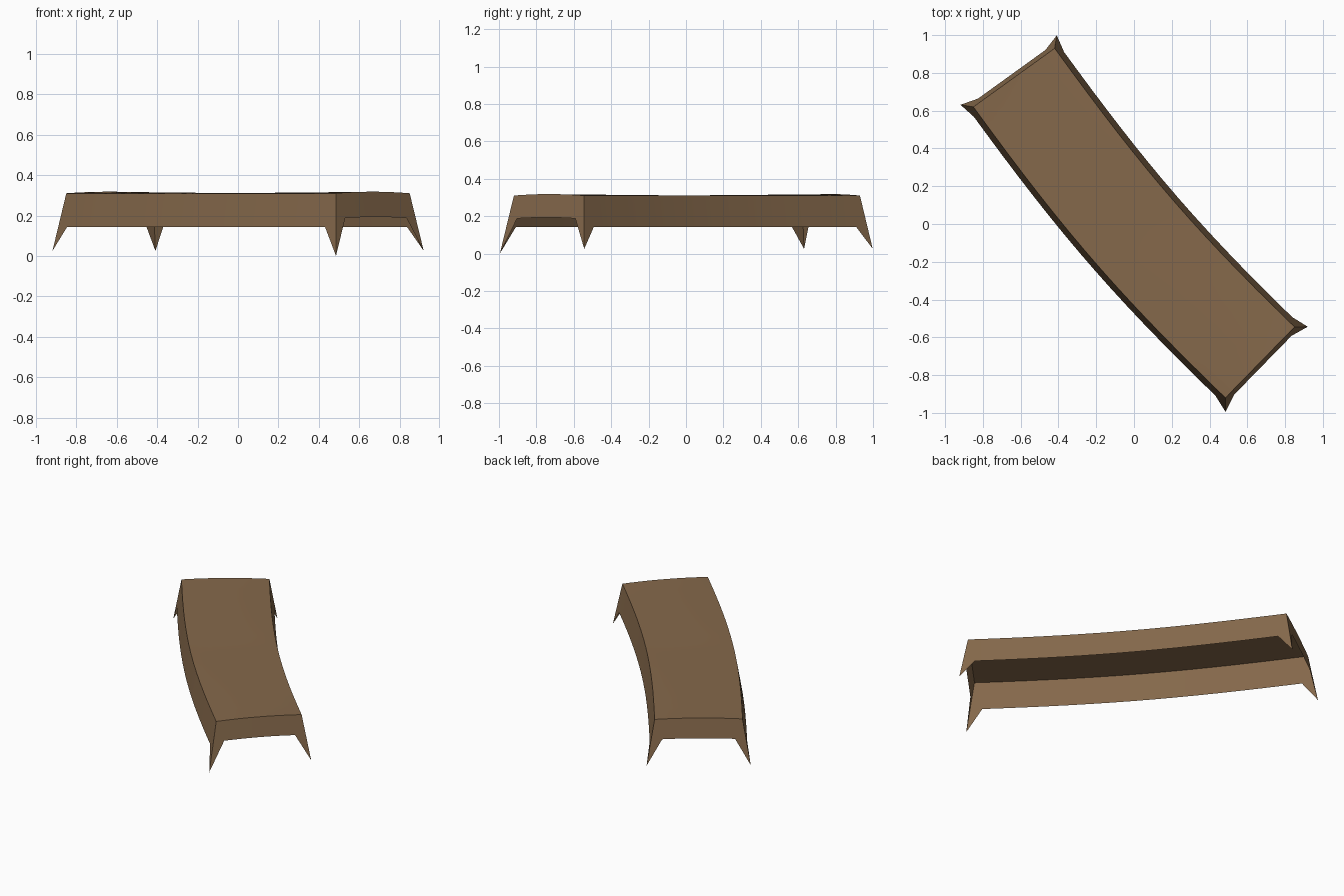
import bpy
import bmesh
from mathutils import Vector
from mathutils.geometry import interpolate_bezier

if "Cube" in bpy.data.objects:
    bpy.data.objects.remove(bpy.data.objects["Cube"], do_unlink=True)

# Cloth colour
brown = bpy.data.materials.new("brown_cloth")
brown.use_nodes = True
COLOUR = (0.235, 0.14, 0.07, 1)
brown.diffuse_color = COLOUR
brown.node_tree.nodes["Principled BSDF"].inputs["Base Color"].default_value = COLOUR

TOP, ARCH, FLARE, NOTCH = 0.31, 0.008, 0.172, 0.045
SIDE_DROP, END_DROP, TIP_DROP = 0.168, 0.125, 0.285
ROWS, COLS = 16, 8
start_dir = Vector((0.587, -0.81, 0))
end_dir = Vector((0.719, -0.695, 0))


def edge_curve(a, b, reach):
    """Bent long edge sampled evenly, with an extra point near each end."""
    a, b = Vector((*a, TOP)), Vector((*b, TOP))
    pts = interpolate_bezier(a, a + start_dir * reach, b - end_dir * reach, b, ROWS)
    return [a, a + start_dir * NOTCH] + pts[1:-1] + [b - end_dir * NOTCH, b]


right_edge = edge_curve((-0.85, 0.62), (0.484, -0.92), 0.8)
left_edge = edge_curve((-0.42, 0.93), (0.85, -0.545), 0.76)
across = [0, 0.085] + [i / COLS for i in range(1, COLS)] + [0.915, 1]
across = sorted(set(across))

# Top sheet, gently arched across at the two ends
bm = bmesh.new()
grid = []
last_row, last_col = len(right_edge) - 1, len(across) - 1
for r, (a, b) in enumerate(zip(right_edge, left_edge)):
    rise = ARCH * abs(2 * r / last_row - 1)
    grid.append([bm.verts.new(a.lerp(b, t) + Vector((0, 0, rise * 4 * t * (1 - t))))
                 for t in across])
for r in range(last_row):
    for c in range(last_col):
        bm.faces.new((grid[r][c], grid[r + 1][c], grid[r + 1][c + 1], grid[r][c + 1]))


# Flared skirt with a pointed tip at every corner
def hem_vertex(r, c):
    along = (r == last_row) - (r == 0)
    side = (c == last_col) - (c == 0)
    length_dir = start_dir.lerp(end_dir, r / last_row).normalized()
    width_dir = (grid[r][-1].co - grid[r][0].co)
    width_dir.z = 0
    out = length_dir * along + width_dir.normalized() * side
    drop = TIP_DROP if along and side else SIDE_DROP if side else END_DROP
    if along > 0 and side < 0:
        drop = TOP
    return bm.verts.new(grid[r][c].co + out * FLARE * drop - Vector((0, 0, drop)))


rim = [(r, 0) for r in range(last_row)]
rim += [(last_row, c) for c in range(last_col)]
rim += [(r, last_col) for r in range(last_row, 0, -1)]
rim += [(0, c) for c in range(last_col, 0, -1)]
hem = [hem_vertex(r, c) for r, c in rim]
for i, (r, c) in enumerate(rim):
    j = (i + 1) % len(rim)
    nr, nc = rim[j]
    bm.faces.new((grid[r][c], hem[i], hem[j], grid[nr][nc]))

bmesh.ops.recalc_face_normals(bm, faces=bm.faces)
if grid[last_row // 2][last_col // 2].link_faces[0].normal.z < 0:
    bmesh.ops.reverse_faces(bm, faces=bm.faces)

mesh = bpy.data.meshes.new("table_cloth")
bm.to_mesh(mesh)
bm.free()
mesh.materials.append(brown)
cloth = bpy.data.objects.new("table_cloth", mesh)
bpy.context.collection.objects.link(cloth)
bpy.context.view_layer.objects.active = cloth
cloth.select_set(True)
bpy.ops.object.shade_smooth_by_angle()
